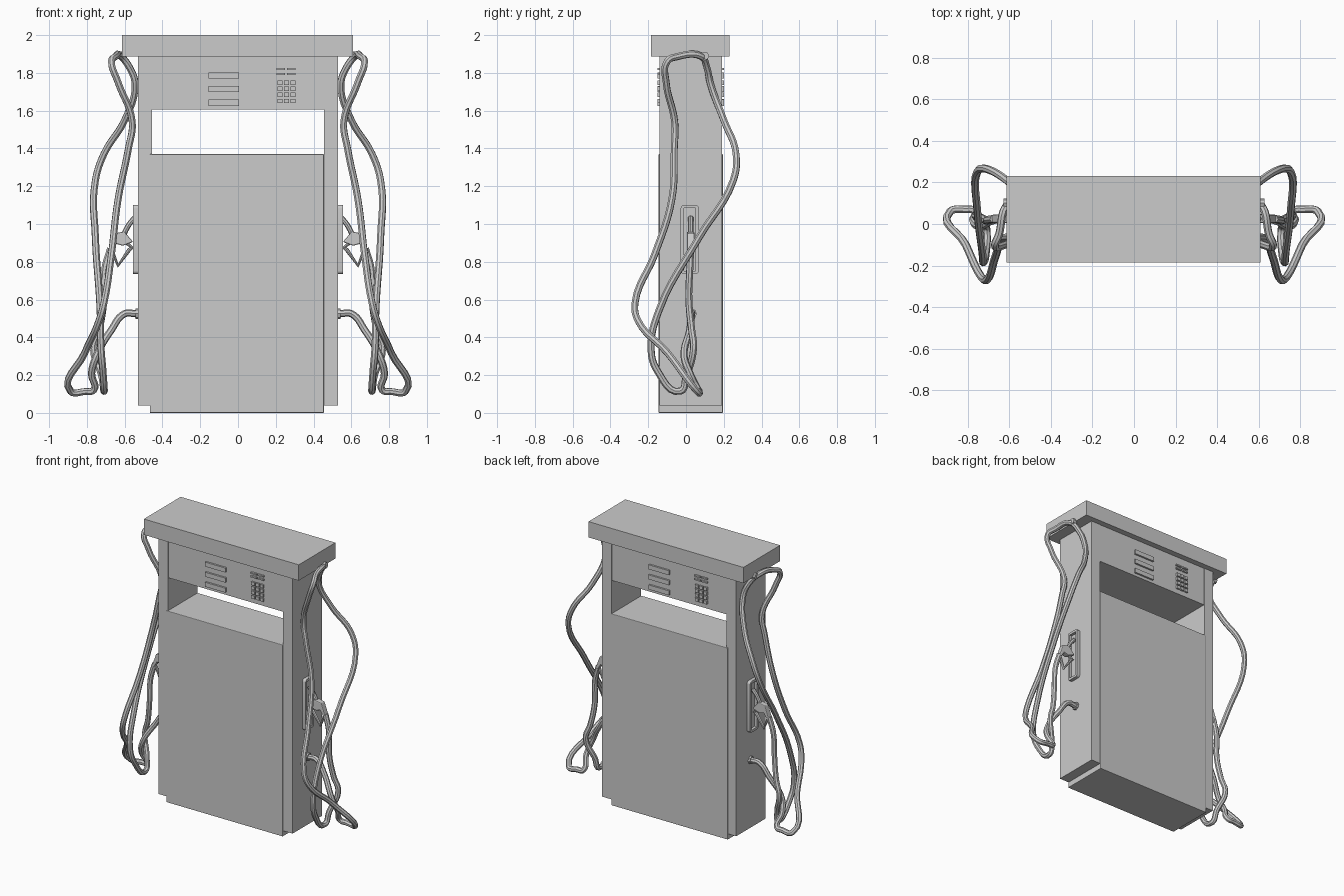
import bpy, bmesh, math
from mathutils import Vector

if "Cube" in bpy.data.objects:
    bpy.data.objects.remove(bpy.data.objects["Cube"])

YC = 0.025  # depth centre of the cabinet


def finish(name, bm, bevel=0.0, smooth=False):
    bmesh.ops.recalc_face_normals(bm, faces=bm.faces[:])
    me = bpy.data.meshes.new(name)
    bm.to_mesh(me)
    bm.free()
    ob = bpy.data.objects.new(name, me)
    bpy.context.collection.objects.link(ob)
    if bevel:
        m = ob.modifiers.new("edge", 'BEVEL')
        m.width, m.segments = bevel, 2
    if smooth:
        bpy.ops.object.select_all(action='DESELECT')
        ob.select_set(True)
        bpy.context.view_layer.objects.active = ob
        bpy.ops.object.shade_smooth_by_angle(angle=math.radians(40))
    return ob


def add_box(bm, lo, hi):
    vs = bmesh.ops.create_cube(bm, size=1)['verts']
    for v in vs:
        v.co = Vector([(a + b) / 2 + c * (b - a) for a, b, c in zip(lo, hi, v.co)])


def box(name, lo, hi, bevel=0.0):
    bm = bmesh.new()
    add_box(bm, lo, hi)
    return finish(name, bm, bevel)


def tube(name, pts, r, s=1, auto=True, cyclic=False, res=6):
    cu = bpy.data.curves.new(name, 'CURVE')
    cu.dimensions = '3D'
    cu.bevel_depth, cu.bevel_resolution, cu.use_fill_caps = r, 2, True
    cu.resolution_u = res
    sp = cu.splines.new('BEZIER')
    sp.bezier_points.add(len(pts) - 1)
    sp.use_cyclic_u = cyclic
    for bp, (x, y, z) in zip(sp.bezier_points, pts):
        bp.co = (s * x, y, z)
        bp.handle_left_type = bp.handle_right_type = 'AUTO' if auto else 'VECTOR'
    tmp = bpy.data.objects.new(name + "_path", cu)
    bpy.context.collection.objects.link(tmp)
    dg = bpy.context.evaluated_depsgraph_get()
    me = bpy.data.meshes.new_from_object(tmp.evaluated_get(dg))
    bm = bmesh.new()
    bm.from_mesh(me)
    bpy.data.objects.remove(tmp)
    return finish(name, bm, smooth=True)


def plate(name, pts, y0, y1, s, bevel=0.0):
    # profile in x-z, extruded through y
    bm = bmesh.new()
    f = bm.faces.new([bm.verts.new((s * x, y0, z)) for x, z in pts])
    ext = bmesh.ops.extrude_face_region(bm, geom=[f])['geom']
    for v in ext:
        if isinstance(v, bmesh.types.BMVert):
            v.co.y = y1
    return finish(name, bm, bevel)


def holster(name, s):
    # rounded backing plate with a recessed slot
    hw, hh, r, zc = 0.048, 0.183, 0.018, 0.918
    bm = bmesh.new()
    ring = []
    for k, (sy, sz) in enumerate([(1, 1), (-1, 1), (-1, -1), (1, -1)]):
        for i in range(5):
            a = math.radians(90 * k + 22.5 * i)
            ring.append(bm.verts.new((s * 0.525, YC - 0.005 + sy * (hw - r) + r * math.cos(a),
                                      zc + sz * (hh - r) + r * math.sin(a))))
    f = bm.faces.new(ring)
    front = [g for g in bmesh.ops.extrude_face_region(bm, geom=[f])['geom']
             if isinstance(g, bmesh.types.BMFace)][0]
    for v in front.verts:
        v.co.x = s * 0.555
    bmesh.ops.inset_region(bm, faces=[front], thickness=0.017)
    slot = bmesh.ops.extrude_face_region(bm, geom=[front])['geom']
    bmesh.ops.delete(bm, geom=[front], context='FACES_ONLY')
    for v in slot:
        if isinstance(v, bmesh.types.BMVert):
            v.co.x = s * 0.535
    finish(name, bm, smooth=True)


# Cabinet
box("canopy_cap", (-0.615, -0.185, 1.887), (0.61, 0.23, 2.0))
box("lower_cabinet", (-0.467, -0.145, 0.0), (0.455, 0.195, 1.37), 0.004)
box("header", (-0.456, -0.138, 1.605), (0.456, 0.188, 1.89))
for s, side in ((1, "right"), (-1, "left")):
    xs = sorted((s * 0.455, s * 0.53))
    box(side + "_column", (xs[0], -0.14, 0.04), (xs[1], 0.19, 1.89))

# Display windows and keypad, repeated on the back by a half turn
for d, face in ((1, "front"), (-1, "back")):
    y_in, y_out = YC - d * 0.155, YC - d * 0.176
    panel = bmesh.new()
    rects = [(-0.155, 0.005, 1.77 - i * 0.072, 1.802 - i * 0.072) for i in range(3)]
    rects += [(0.205 + i * 0.055, 0.25 + i * 0.055, z, z + 0.01)
              for i in range(2) for z in (1.815, 1.79)]
    rects += [(0.21 + c * 0.034, 0.236 + c * 0.034, 1.64 + r * 0.032, 1.663 + r * 0.032)
              for c in range(3) for r in range(4)]
    for x0, x1, z0, z1 in rects:
        add_box(panel, (min(d * x0, d * x1), min(y_in, y_out), z0),
                (max(d * x0, d * x1), max(y_in, y_out), z1))
    finish(face + "_displays_and_keypad", panel)

# Hose path: wall outlet, floor loop, up over the cap bracket, down, floor loop, nozzle
hose = [(0.54, 0.03, 0.525), (0.60, 0.03, 0.525), (0.67, 0.02, 0.44), (0.75, -0.01, 0.30),
        (0.775, 0.02, 0.21), (0.765, 0.065, 0.12), (0.81, 0.07, 0.113), (0.885, 0.06, 0.113),
        (0.81, -0.10, 0.32), (0.735, -0.255, 0.49), (0.71, -0.27, 0.58), (0.67, -0.165, 0.84),
        (0.635, -0.075, 1.13), (0.58, -0.062, 1.40), (0.56, -0.06, 1.54), (0.635, -0.105, 1.75),
        (0.67, -0.10, 1.86), (0.65, -0.05, 1.885), (0.62, 0.08, 1.888), (0.575, 0.11, 1.83),
        (0.545, 0.13, 1.74), (0.60, 0.20, 1.55), (0.71, 0.265, 1.37), (0.755, 0.25, 1.23),
        (0.755, 0.07, 0.93), (0.73, -0.14, 0.55), (0.725, -0.185, 0.34), (0.715, -0.15, 0.22),
        (0.71, -0.03, 0.115), (0.72, 0.0, 0.19), (0.765, 0.04, 0.34), (0.735, 0.03, 0.44),
        (0.71, 0.015, 0.60), (0.705, 0.02, 0.76), (0.675, 0.025, 0.87)]

for s, side in ((1, "right"), (-1, "left")):
    tube(side + "_hose", hose, 0.019, s)
    tube(side + "_hose_outlet", [(0.525, 0.03, 0.525), (0.543, 0.03, 0.525)], 0.027, s, False, res=1)
    tube(side + "_cap_bracket", [(0.60, 0.1, 1.89), (0.628, 0.1, 1.89)], 0.022, s, False, res=1)
    holster(side + "_nozzle_holster", s)
    # Nozzle: spout, body, grip guard
    tube(side + "_nozzle_spout", [(0.545, YC, 1.035), (0.575, YC, 1.00), (0.61, YC, 0.935)], 0.014, s)
    plate(side + "_nozzle_body", [(0.555, 0.905), (0.602, 0.96), (0.655, 0.95), (0.685, 0.865),
                                  (0.668, 0.855), (0.645, 0.895), (0.61, 0.885)],
          YC - 0.02, YC + 0.02, s, 0.006)
    tube(side + "_nozzle_guard", [(0.605, YC, 0.91), (0.56, YC, 0.875), (0.575, YC, 0.865),
                                  (0.635, YC, 0.78), (0.672, YC, 0.87)], 0.011, s, False, res=1)
